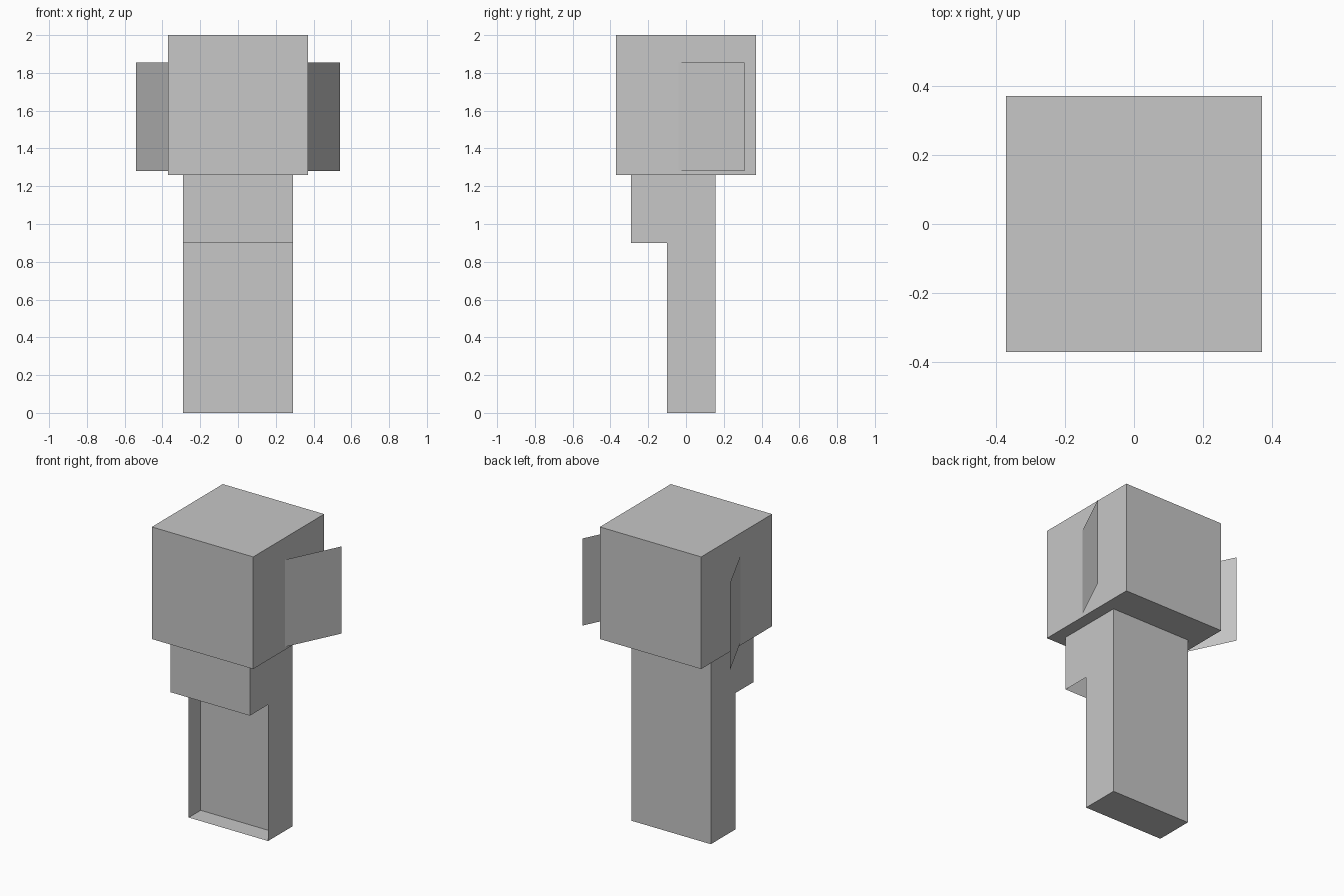
import bpy

cube = bpy.data.objects.get("Cube")
if cube:
    bpy.data.objects.remove(cube, do_unlink=True)

GREY = (0.57, 0.57, 0.57, 1)
grey = bpy.data.materials.new("plain_grey")
grey.use_nodes = True
grey.diffuse_color = GREY
grey.node_tree.nodes["Principled BSDF"].inputs["Base Color"].default_value = GREY


def make(name, verts, faces):
    mesh = bpy.data.meshes.new(name)
    mesh.from_pydata(verts, [], faces)
    mesh.materials.append(grey)
    obj = bpy.data.objects.new(name, mesh)
    bpy.context.collection.objects.link(obj)
    return obj


def sweep(name, path, half, sides=()):
    """Stretch a (y, z) path across x, with optional side faces by path index."""
    n = len(path)
    verts = [(x, y, z) for x in (-half, half) for y, z in path]
    faces = [(i, i + 1, n + i + 1, n + i) for i in range(n - 1)]
    for side in sides:
        faces.append(tuple(reversed(side)))
        faces.append(tuple(n + i for i in side))
    return make(name, verts, faces)


# Head: a plain cube
bpy.ops.mesh.primitive_cube_add(size=0.74, location=(0, 0, 1.63))
head = bpy.context.object
head.name = "head"
head.data.materials.append(grey)

# Body: thin shell, open at the lower front and under the chest
BODY_HALF = 0.29
FRONT, CHEST, BACK = -0.10, -0.29, 0.155
shell = [(FRONT, 0), (BACK, 0), (BACK, 1.27), (CHEST, 1.27), (CHEST, 0.9), (FRONT, 0.9)]
# the last path step would close the chest underside, so it is left off
body = sweep("body", shell[:5], BODY_HALF)
for name, x in (("body_right_side", -BODY_HALF), ("body_left_side", BODY_HALF)):
    order = shell if x > 0 else shell[::-1]
    make(name, [(x, y, z) for y, z in order], [tuple(range(6))])

# Panel and ceiling inside the open front
sweep("inner_panel", [(0.025, 0), (0.025, 1.09), (CHEST, 1.09)], BODY_HALF)

# Ears: single sheets swept back from the sides of the head
for name, s in (("left_ear", 1), ("right_ear", -1)):
    root, tip = (0.37 * s, -0.04), (0.54 * s, 0.31)
    make(name, [(*root, 1.28), (*tip, 1.28), (*tip, 1.855), (*root, 1.855)],
         [(0, 1, 2, 3) if s > 0 else (3, 2, 1, 0)])
